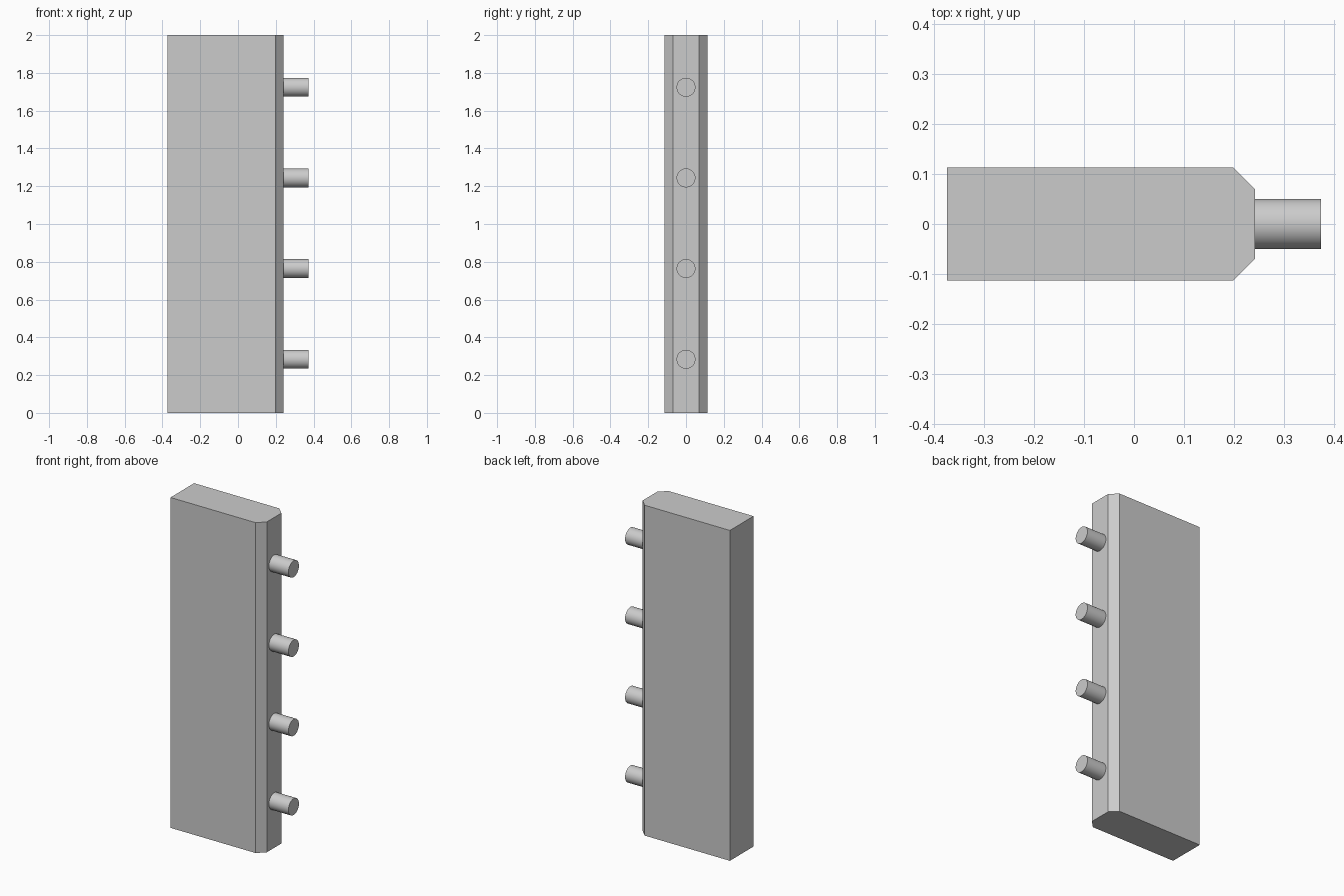
import bpy
import bmesh
from math import pi, radians
from mathutils import Matrix

cube = bpy.data.objects.get("Cube")
if cube:
    bpy.data.objects.remove(cube, do_unlink=True)

# Plain grey for every part
grey = bpy.data.materials.new("grey")
grey.use_nodes = True
colour = (0.6, 0.6, 0.6, 1)
grey.diffuse_color = colour
grey.node_tree.nodes["Principled BSDF"].inputs["Base Color"].default_value = colour

HEIGHT = 2.0
BACK, FACE, TIP = -0.373, 0.242, 0.373
HALF, CHAMFER = 0.113, 0.044
PEG_RADIUS = 0.05


def add_object(name, bm):
    mesh = bpy.data.meshes.new(name)
    bmesh.ops.recalc_face_normals(bm, faces=bm.faces[:])
    bm.to_mesh(mesh)
    bm.free()
    mesh.materials.append(grey)
    obj = bpy.data.objects.new(name, mesh)
    bpy.context.collection.objects.link(obj)
    return obj


# Upright bar: chamfered profile extruded to full height
half_profile = [(BACK, HALF), (FACE - CHAMFER, HALF), (FACE, HALF - CHAMFER)]
profile = half_profile + [(x, -y) for x, y in reversed(half_profile)]
bm = bmesh.new()
base = bm.faces.new([bm.verts.new((x, y, 0)) for x, y in profile])
top = bmesh.ops.extrude_face_region(bm, geom=[base])["geom"]
bmesh.ops.translate(bm, vec=(0, 0, HEIGHT),
                    verts=[v for v in top if isinstance(v, bmesh.types.BMVert)])
add_object("bar", bm)

# Four round pegs along the chamfered edge
for i in range(4):
    z = 0.284 + i * 0.48
    bm = bmesh.new()
    bmesh.ops.create_cone(
        bm, cap_ends=True, segments=48, radius1=PEG_RADIUS, radius2=PEG_RADIUS,
        depth=TIP - FACE,
        matrix=Matrix.Translation(((TIP + FACE) / 2, 0, z)) @ Matrix.Rotation(pi / 2, 4, "Y"))
    peg = add_object(f"peg_{i + 1}", bm)
    bpy.ops.object.select_all(action="DESELECT")
    peg.select_set(True)
    bpy.context.view_layer.objects.active = peg
    bpy.ops.object.shade_smooth_by_angle(angle=radians(30))
